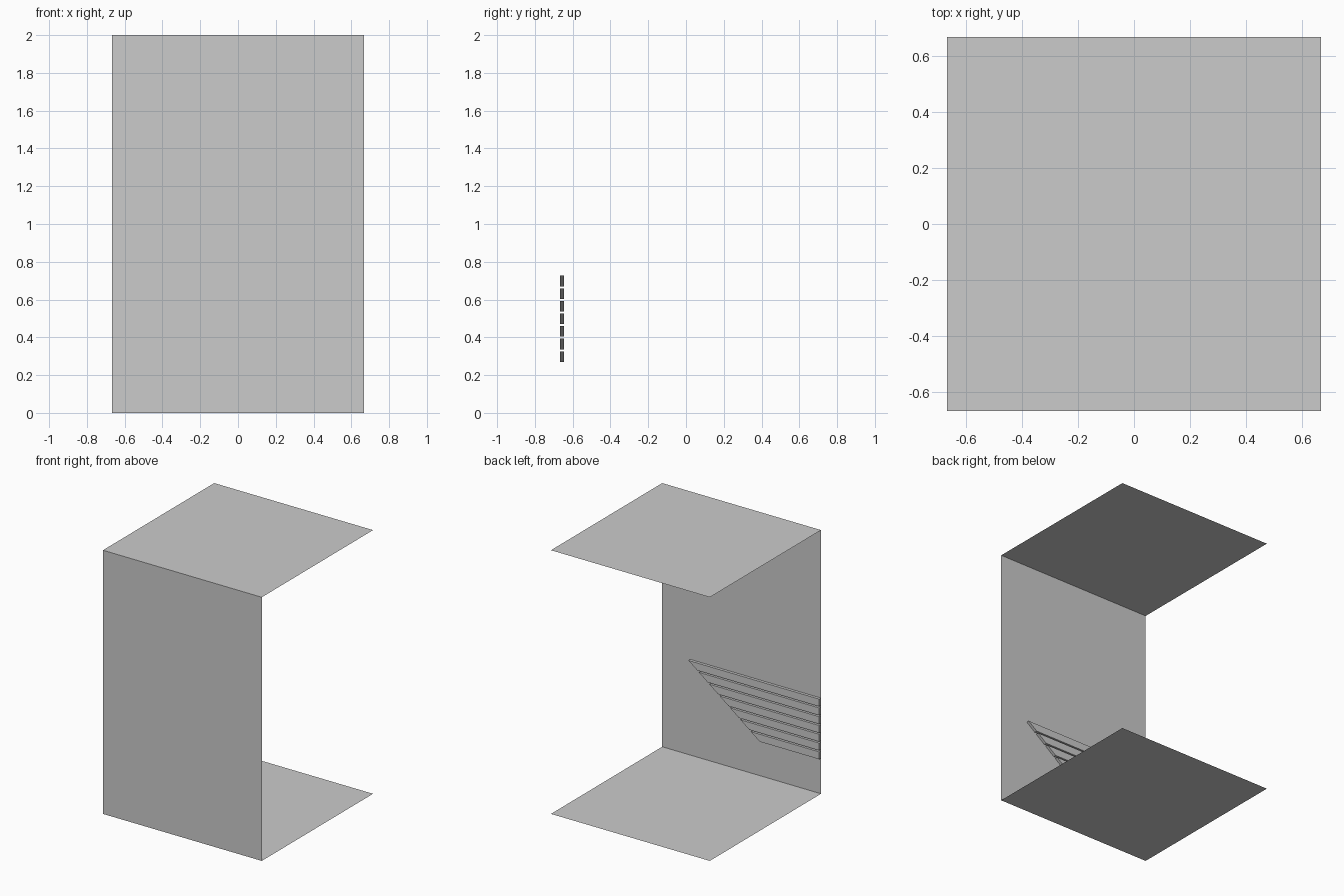
import bpy

if "Cube" in bpy.data.objects:
    bpy.data.objects.remove(bpy.data.objects["Cube"])

H = 2 / 3          # half width of the square footprint


def mesh_object(name, verts, faces):
    mesh = bpy.data.meshes.new(name)
    mesh.from_pydata(verts, [], faces)
    mesh.update()
    obj = bpy.data.objects.new(name, mesh)
    bpy.context.collection.objects.link(obj)
    return obj


# Thin horizontal sheets: floor and roof
for name, z in (("floor_panel", 0), ("roof_panel", 2)):
    mesh_object(name, [(-H, -H, z), (H, -H, z), (H, H, z), (-H, H, z)],
                [(0, 1, 2, 3)])

# Front wall sheet
mesh_object("front_wall", [(-H, -H, 0), (H, -H, 0), (H, -H, 2), (-H, -H, 2)],
            [(0, 1, 2, 3)])

# Slats on the inside of the wall, cut along one slanted line
Z0, PITCH, HEIGHT, DEPTH = 0.27, 0.0667, 0.056, 0.022


def end_x(z):
    return -0.167 + (z - Z0) * 1.31


for i in range(7):
    lo = Z0 + i * PITCH
    hi = lo + HEIGHT
    outline = [(-H, lo), (end_x(lo), lo), (end_x(hi), hi), (-H, hi)]
    verts = [(x, y, z) for y in (-H + 0.0005, -H + DEPTH) for x, z in outline]
    faces = [(0, 1, 2, 3), (7, 6, 5, 4)]
    faces += [(k, k + 4, (k + 1) % 4 + 4, (k + 1) % 4) for k in range(4)]
    mesh_object(f"wall_slat_{i + 1}", verts, faces)
